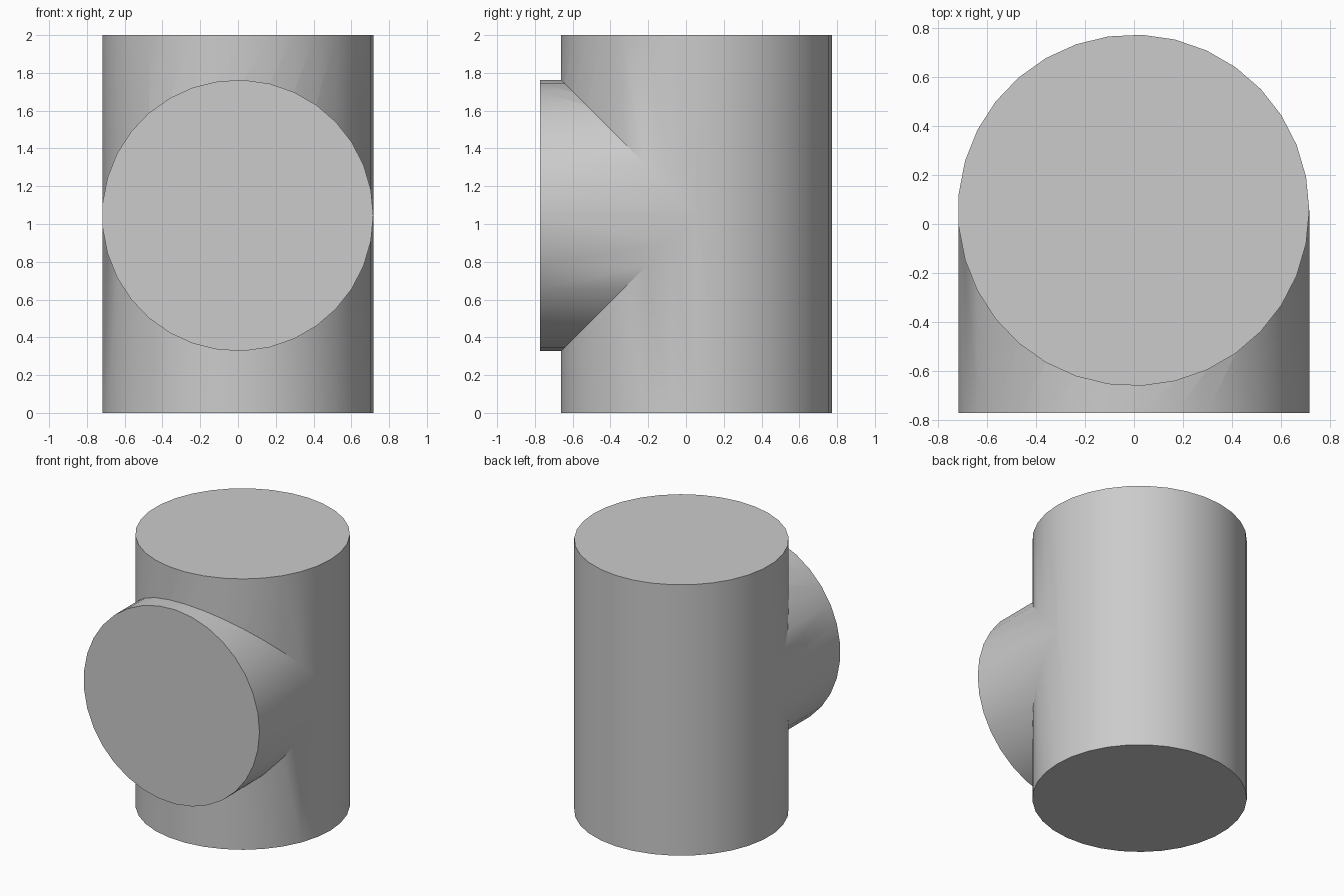
import bpy
import math

default = bpy.data.objects.get("Cube")
if default:
    bpy.data.objects.remove(default, do_unlink=True)

SIDES = 33
RADIUS = 0.718
AXIS_X, AXIS_Y = -0.0016, 0.056
BRANCH_Z = 1.045
FRONT_Y = -0.773

grey = bpy.data.materials.new("plain grey")
grey.use_nodes = True
colour = (0.6, 0.6, 0.6, 1)
grey.diffuse_color = colour
grey.node_tree.nodes["Principled BSDF"].inputs["Base Color"].default_value = colour


def cylinder(name, length, location, tilt=0):
    """Capped cylinder with a corner pointing to +x."""
    bpy.ops.mesh.primitive_cylinder_add(vertices=SIDES, radius=RADIUS, depth=length)
    obj = bpy.context.object
    obj.name = name
    # Turn the corner from +y to +x, then tip the axis forward
    obj.rotation_euler.z = -math.pi / 2
    bpy.ops.object.transform_apply(location=False, rotation=True, scale=False)
    obj.rotation_euler.x = tilt
    obj.location = location
    bpy.ops.object.transform_apply(location=True, rotation=True, scale=False)
    obj.data.materials.append(grey)
    return obj


# Upright main pipe
pipe = cylinder("tee_pipe", 2, (AXIS_X, AXIS_Y, 1))

# Short branch reaching from the pipe's axis to the front
branch = cylinder("branch_helper", AXIS_Y - FRONT_Y,
                  (AXIS_X, (AXIS_Y + FRONT_Y) / 2, BRANCH_Z), math.pi / 2)

# Join both into one clean tee
union = pipe.modifiers.new("join branch", "BOOLEAN")
union.operation = "UNION"
union.solver = "EXACT"
union.object = branch
bpy.context.view_layer.objects.active = pipe
bpy.ops.object.modifier_apply(modifier=union.name)
bpy.data.objects.remove(branch, do_unlink=True)

# Round walls with crisp rims and crisp joint
bpy.ops.object.select_all(action="DESELECT")
pipe.select_set(True)
bpy.context.view_layer.objects.active = pipe
bpy.ops.object.shade_smooth_by_angle(angle=math.radians(30))
